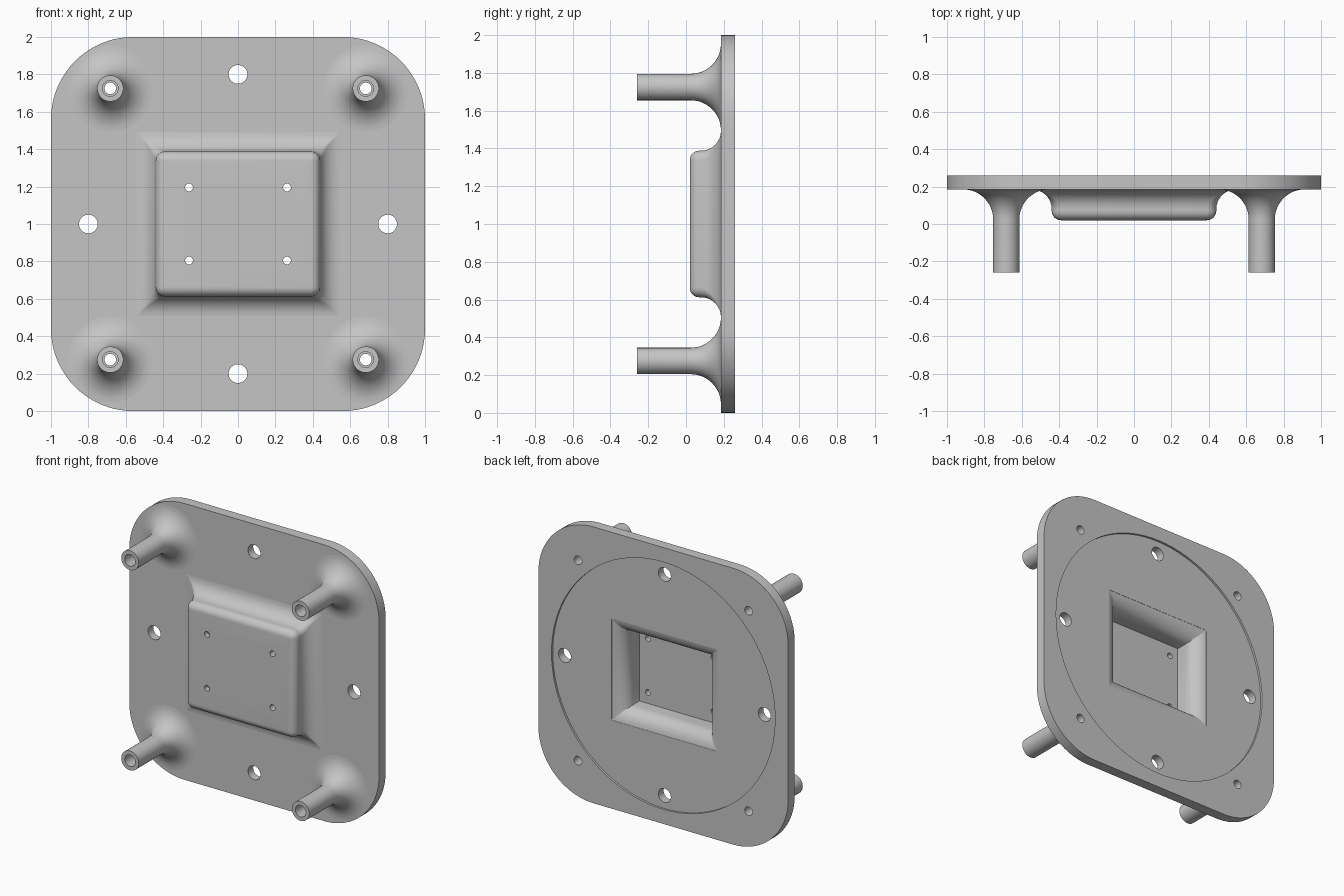
import bpy
import bmesh
from math import sin, cos, pi, radians

cube = bpy.data.objects.get("Cube")
if cube:
    bpy.data.objects.remove(cube)

grey = bpy.data.materials.new("light_grey")
grey.use_nodes = True
colour = (0.56, 0.56, 0.56, 1)
grey.diffuse_color = colour
grey.node_tree.nodes["Principled BSDF"].inputs["Base Color"].default_value = colour

FRONT, BACK = 0.185, 0.26      # plate faces along y
RECESS = BACK - 0.015          # floor of the round recess
MID = 1.0                      # centre height


def circle(x, z, radius, y, count=48):
    return [(x + radius * cos(2 * pi * i / count), y,
             z + radius * sin(2 * pi * i / count)) for i in range(count)]


def rounded_rect(half_x, half_z, radius, y, steps=6):
    points = []
    for quarter, (sx, sz) in enumerate(((1, 1), (-1, 1), (-1, -1), (1, -1))):
        for i in range(steps + 1):
            a = (quarter + i / steps) * pi / 2
            points.append((sx * (half_x - radius) + radius * cos(a), y,
                           MID + sz * (half_z - radius) + radius * sin(a)))
    return points


def add_loft(bm, rings):
    """Closed solid through rings that share one point count."""
    loops = [[bm.verts.new(p) for p in ring] for ring in rings]
    n = len(loops[0])
    for a, b in zip(loops, loops[1:]):
        for i in range(n):
            j = (i + 1) % n
            bm.faces.new((a[i], a[j], b[j], b[i]))
    bm.faces.new(loops[0])
    bm.faces.new(loops[-1])


def make(name, *solids):
    bm = bmesh.new()
    for rings in solids:
        add_loft(bm, rings)
    bmesh.ops.recalc_face_normals(bm, faces=bm.faces)
    mesh = bpy.data.meshes.new(name)
    bm.to_mesh(mesh)
    bm.free()
    mesh.materials.append(grey)
    obj = bpy.data.objects.new(name, mesh)
    bpy.context.collection.objects.link(obj)
    return obj


def lathe(x, z, profile, count=48):
    return [circle(x, z, r, y, count) for r, y in profile]


def finish(obj, cutters):
    """Cut the openings, then smooth the curved faces."""
    bpy.ops.object.select_all(action='DESELECT')
    bpy.context.view_layer.objects.active = obj
    obj.select_set(True)
    for cutter in cutters:
        mod = obj.modifiers.new("cut", 'BOOLEAN')
        mod.operation = 'DIFFERENCE'
        mod.solver = 'EXACT'
        mod.object = cutter
        bpy.ops.object.modifier_apply(modifier=mod.name)
    bpy.ops.object.shade_smooth_by_angle(angle=radians(30))


# Base plate with rounded corners
plate = make("base_plate", [rounded_rect(1, 1, 0.44, y, 20) for y in (FRONT, BACK)])

# Raised platform: rounded front edge, then a concave mitred foot
edge, foot = 0.05, 0.105
quarter = [i * pi / 16 for i in range(9)]
profile = [(edge * (sin(a) - 1), 0.02 + edge * (1 - cos(a))) for a in quarter]
profile += [(foot * (1 - cos(a)), FRONT - foot * (1 - sin(a))) for a in quarter]
profile.append((foot, FRONT + 0.015))
platform = make("raised_platform", [
    rounded_rect(0.44 + d, 0.388 + d, max(0.01, 0.05 - abs(d)), y) for d, y in profile])

# Four standoff posts with flared feet
POST_R, FLARE = 0.07, 0.16
post_profile = [(POST_R, -0.26)]
post_profile += [(POST_R + FLARE * (1 - cos(a)), FRONT - FLARE * (1 - sin(a)))
                 for a in [i * pi / 24 for i in range(13)]]
post_profile.append((POST_R + FLARE, FRONT + 0.015))
spots = [(sx * 0.683, MID + sz * 0.725) for sx in (-1, 1) for sz in (-1, 1)]
posts = [make(f"standoff_post_{i + 1}", lathe(x, z, post_profile))
         for i, (x, z) in enumerate(spots)]

# Cutter: shallow round recess in the back
recess = make("recess_cutter", lathe(0, MID, [(0.895, RECESS), (0.895, 0.4)], 96))

# Cutter: back pocket with a flared mouth
mouth = 0.11
pocket_profile = [(0, 0.06)]
pocket_profile += [(mouth * (1 - cos(a)), RECESS - mouth * (1 - sin(a)))
                   for a in [i * pi / 20 for i in range(10)]]
pocket_profile.append((mouth, 0.32))
pocket = make("pocket_cutter", [
    rounded_rect(0.33 + d, 0.275 + d, 0.008, y, 2) for d, y in pocket_profile])

# Cutters: stepped post bores, four mounting holes, four platform holes
bores = make("bore_cutter", *[
    lathe(x, z, [(0.042, -0.4), (0.042, -0.14), (0.031, -0.14), (0.031, 0.4)], 32)
    for x, z in spots])
mounts = [(0.8, MID), (-0.8, MID), (0, MID + 0.8), (0, MID - 0.8)]
mount_holes = make("mount_hole_cutter", *[
    lathe(x, z, [(0.05, 0), (0.05, 0.4)], 32) for x, z in mounts])
small_holes = make("small_hole_cutter", *[
    lathe(sx * 0.262, MID + sz * 0.195, [(0.021, -0.1), (0.021, 0.12)], 24)
    for sx in (-1, 1) for sz in (-1, 1)])

finish(plate, [recess, pocket, bores, mount_holes])
finish(platform, [pocket, small_holes])
for post in posts:
    finish(post, [bores])

# The cutters are no longer needed
for cutter in (recess, pocket, bores, mount_holes, small_holes):
    bpy.data.objects.remove(cutter)
